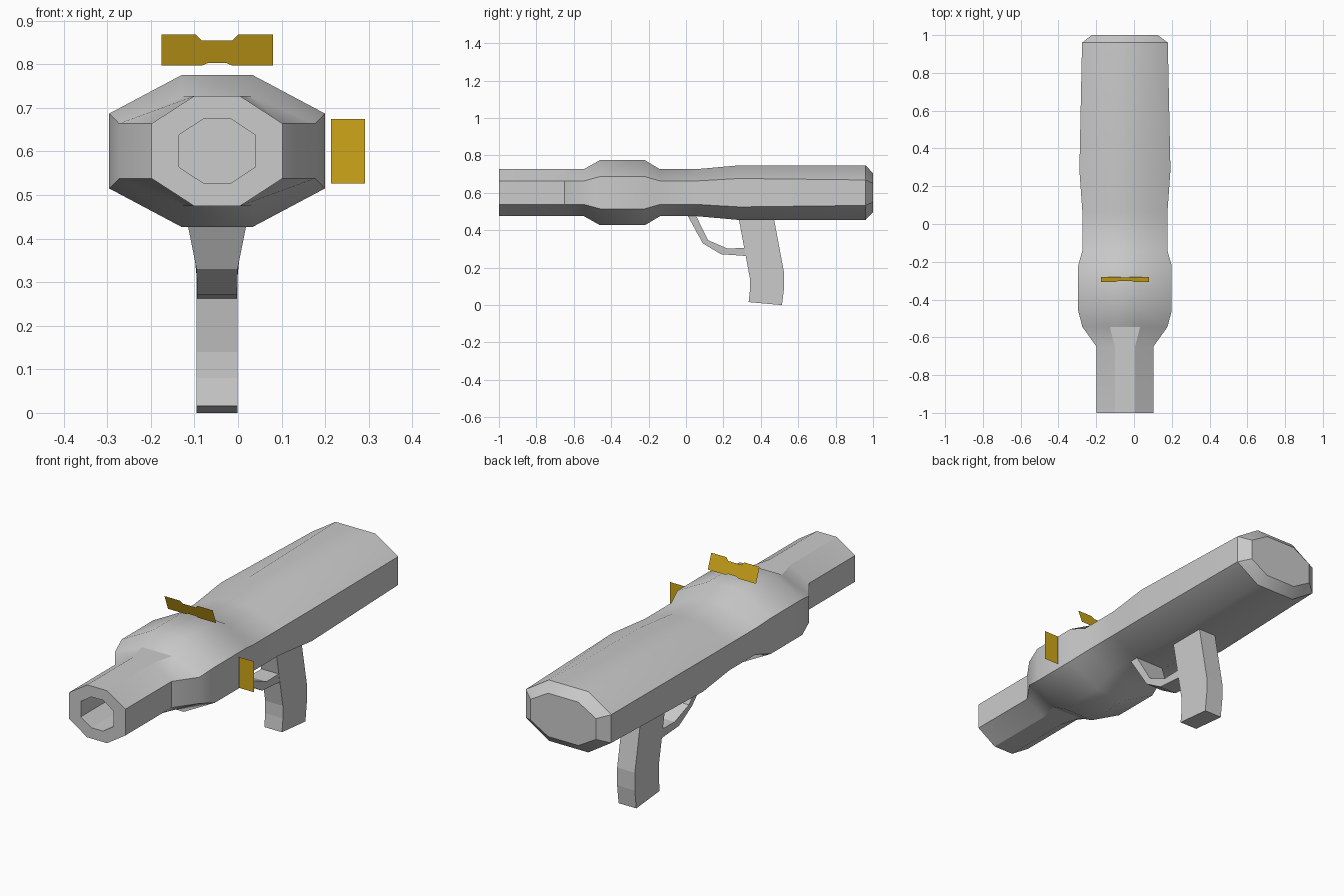
import bpy, bmesh

if "Cube" in bpy.data.objects:
    bpy.data.objects.remove(bpy.data.objects["Cube"])

CX, CZ = -0.048, 0.601   # axis of the launcher body


def finish(name, bm, angle=None, mat=None):
    bmesh.ops.recalc_face_normals(bm, faces=bm.faces)
    me = bpy.data.meshes.new(name)
    bm.to_mesh(me)
    bm.free()
    ob = bpy.data.objects.new(name, me)
    bpy.context.collection.objects.link(ob)
    if mat:
        me.materials.append(mat)
    if angle:
        bpy.ops.object.select_all(action='DESELECT')
        ob.select_set(True)
        bpy.context.view_layer.objects.active = ob
        bpy.ops.object.shade_smooth_by_angle(angle=angle)
    return ob


def loft(name, sections):
    """Skin stretched octagons: (y, half width, half height, top flat half, side flat half)."""
    bm = bmesh.new()
    rings = []
    for y, w, h, a, b in sections:
        pts = [(w, -b), (w, b), (a, h), (-a, h), (-w, b), (-w, -b), (-a, -h), (a, -h)]
        rings.append([bm.verts.new((CX + x, y, CZ + z)) for x, z in pts])
    for r, s in zip(rings, rings[1:]):
        for i in range(8):
            j = (i + 1) % 8
            bm.faces.new((r[i], r[j], s[j], s[i]))
    bm.faces.new(rings[0])
    bm.faces.new(rings[-1])
    return finish(name, bm, 0.5)


def side_profile(name, pts, half):
    """Extrude a (y, z) outline across x; half(z) gives the half width."""
    bm = bmesh.new()
    l = [bm.verts.new((CX - half(z), y, z)) for y, z in pts]
    r = [bm.verts.new((CX + half(z), y, z)) for y, z in pts]
    n = len(pts)
    bm.faces.new(l)
    bm.faces.new(r)
    for i in range(n):
        j = (i + 1) % n
        bm.faces.new((l[i], l[j], r[j], r[i]))
    return finish(name, bm)


# Bore, barrel, collar, receiver and stock as one continuous skin
loft("launcher_body", [
    (-0.75, 0.087, 0.074, 0.031, 0.037),
    (-1.00, 0.087, 0.074, 0.031, 0.037),
    (-1.00, 0.150, 0.126, 0.053, 0.063),
    (-0.65, 0.150, 0.126, 0.053, 0.063),
    (-0.545, 0.225, 0.126, 0.080, 0.063),
    (-0.46, 0.2475, 0.174, 0.082, 0.086),
    (-0.22, 0.2475, 0.174, 0.082, 0.086),
    (-0.14, 0.225, 0.126, 0.080, 0.063),
    (0.06, 0.225, 0.126, 0.080, 0.063),
    (0.285, 0.241, 0.146, 0.087, 0.076),
    (0.96, 0.227, 0.146, 0.105, 0.068),
    (1.00, 0.174, 0.104, 0.080, 0.050),
])

# Pistol grip
side_profile("grip", [(0.275, 0.50), (0.342, 0.14), (0.342, 0.08), (0.335, 0.016),
                      (0.513, 0.0), (0.524, 0.09), (0.524, 0.175), (0.463, 0.50)],
             lambda z: 0.047)

# Trigger guard, wider where it meets the receiver
side_profile("trigger_guard", [(0.005, 0.485), (0.09, 0.33), (0.187, 0.272), (0.33, 0.262),
                               (0.325, 0.305), (0.22, 0.303), (0.118, 0.347), (0.05, 0.485)],
             lambda z: 0.046 + 0.2 * max(0.0, z - 0.325))

# Thin gold sight plates
gold = bpy.data.materials.new("gold")
gold.diffuse_color = (0.62, 0.38, 0.01, 1)
gold.use_nodes = True
gold.node_tree.nodes["Principled BSDF"].inputs["Base Color"].default_value = gold.diffuse_color


def plate(name, pts, y_of_z):
    bm = bmesh.new()
    bm.faces.new([bm.verts.new((x, y_of_z(z), z)) for x, z in pts])
    return finish(name, bm, mat=gold)


right = [(0.021, 0.803), (0.035, 0.797), (0.128, 0.797),
         (0.128, 0.868), (0.048, 0.868), (0.035, 0.855)]
outline = [(CX + x, z) for x, z in right] + [(CX - x, z) for x, z in reversed(right)]
plate("top_sight", outline, lambda z: -0.28 - 0.37 * (z - 0.797))
plate("side_plate", [(0.213, 0.527), (0.292, 0.527), (0.292, 0.675), (0.213, 0.675)],
      lambda z: -0.295)
